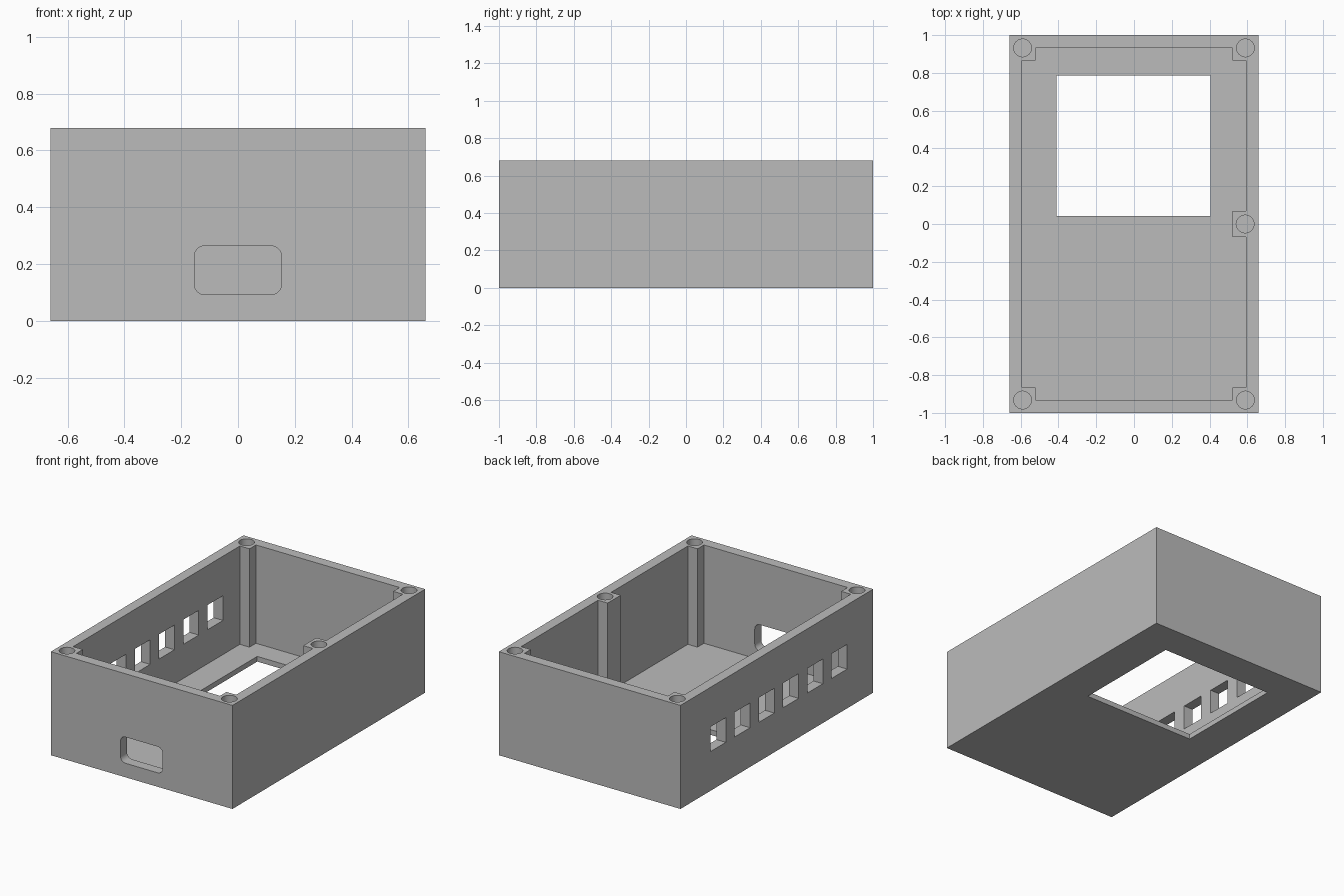
import bpy, bmesh, math
from mathutils import Matrix

if "Cube" in bpy.data.objects:
    bpy.data.objects.remove(bpy.data.objects["Cube"])

X, Y, H = 0.66, 1.0, 0.68        # half width, half length, height
IX, IY = 0.592, 0.932            # inner wall faces
PX, PY = 0.522, 0.865            # inner faces of the screw posts
MID = 0.068                      # half width of the middle post
FLOOR = 0.034

grey = bpy.data.materials.new("grey_plastic")
grey.diffuse_color = (0.5, 0.5, 0.5, 1)
grey.use_nodes = True
grey.node_tree.nodes["Principled BSDF"].inputs["Base Color"].default_value = grey.diffuse_color


def prism(name, outline, low, high, matrix=Matrix()):
    """Extrude a 2D outline from low to high along its local z."""
    bm = bmesh.new()
    base = bm.faces.new([bm.verts.new((x, y, low)) for x, y in outline])
    ext = bmesh.ops.extrude_face_region(bm, geom=[base])
    for v in ext["geom"]:
        if isinstance(v, bmesh.types.BMVert):
            v.co.z = high
    bm.transform(matrix)
    bmesh.ops.recalc_face_normals(bm, faces=bm.faces)
    mesh = bpy.data.meshes.new(name)
    bm.to_mesh(mesh)
    bm.free()
    mesh.materials.append(grey)
    ob = bpy.data.objects.new(name, mesh)
    bpy.context.collection.objects.link(ob)
    return ob


def rect(x0, x1, y0, y1):
    return [(x0, y0), (x1, y0), (x1, y1), (x0, y1)]


def arc(cx, cy, r, start, sweep, n):
    return [(cx + r * math.cos(math.radians(start + sweep * i / n)),
             cy + r * math.sin(math.radians(start + sweep * i / n))) for i in range(n + 1)]


def cut(target, cutter):
    """Subtract the cutter, bake the result and remove the cutter."""
    mod = target.modifiers.new("cut", 'BOOLEAN')
    mod.operation, mod.solver, mod.object = 'DIFFERENCE', 'EXACT', cutter
    graph = bpy.context.evaluated_depsgraph_get()
    baked = bpy.data.meshes.new_from_object(target.evaluated_get(graph))
    target.modifiers.clear()
    target.data = baked
    bpy.data.objects.remove(cutter)


# Outer block
case = prism("case", rect(-X, X, -Y, Y), 0, H)

# Cavity, notched to leave four corner posts and one post halfway along the right wall
cavity = [(-PX, -IY), (PX, -IY), (PX, -PY), (IX, -PY),
          (IX, -MID), (PX, -MID), (PX, MID), (IX, MID),
          (IX, PY), (PX, PY), (PX, IY), (-PX, IY),
          (-PX, PY), (-IX, PY), (-IX, -PY), (-PX, -PY)]
cut(case, prism("cavity_cutter", cavity, FLOOR, H + 0.1))

# Display window in the floor
cut(case, prism("window_cutter", rect(-0.41, 0.405, 0.042, 0.785), -0.1, 0.1))

# Rounded cable opening in the front wall (outline in x and z, extruded along y)
r, x0, x1, z0, z1 = 0.037, -0.154, 0.153, 0.092, 0.264
opening = (arc(x1 - r, z1 - r, r, 0, 90, 8) + arc(x0 + r, z1 - r, r, 90, 90, 8)
           + arc(x0 + r, z0 + r, r, 180, 90, 8) + arc(x1 - r, z0 + r, r, 270, 90, 8))
cut(case, prism("opening_cutter", opening, 0.85, 1.1, Matrix.Rotation(math.pi / 2, 4, 'X')))

# Row of six square slots in the left wall
for i in range(6):
    y = 0.61 - 0.252 * i
    cut(case, prism("slot_cutter", rect(-0.75, -0.5, y - 0.08, y + 0.08), 0.258, 0.42))

# Screw holes in the post tops
holes = [(sx * 0.59, sy * IY) for sx in (-1, 1) for sy in (-1, 1)] + [(0.588, 0)]
for x, y in holes:
    cut(case, prism("screw_hole_cutter", arc(x, y, 0.047, 0, 360, 32)[:-1], H - 0.22, H + 0.1))

# Smooth the round parts, keep the edges sharp
bpy.context.view_layer.objects.active = case
case.select_set(True)
bpy.ops.object.shade_smooth_by_angle(angle=math.radians(30))
